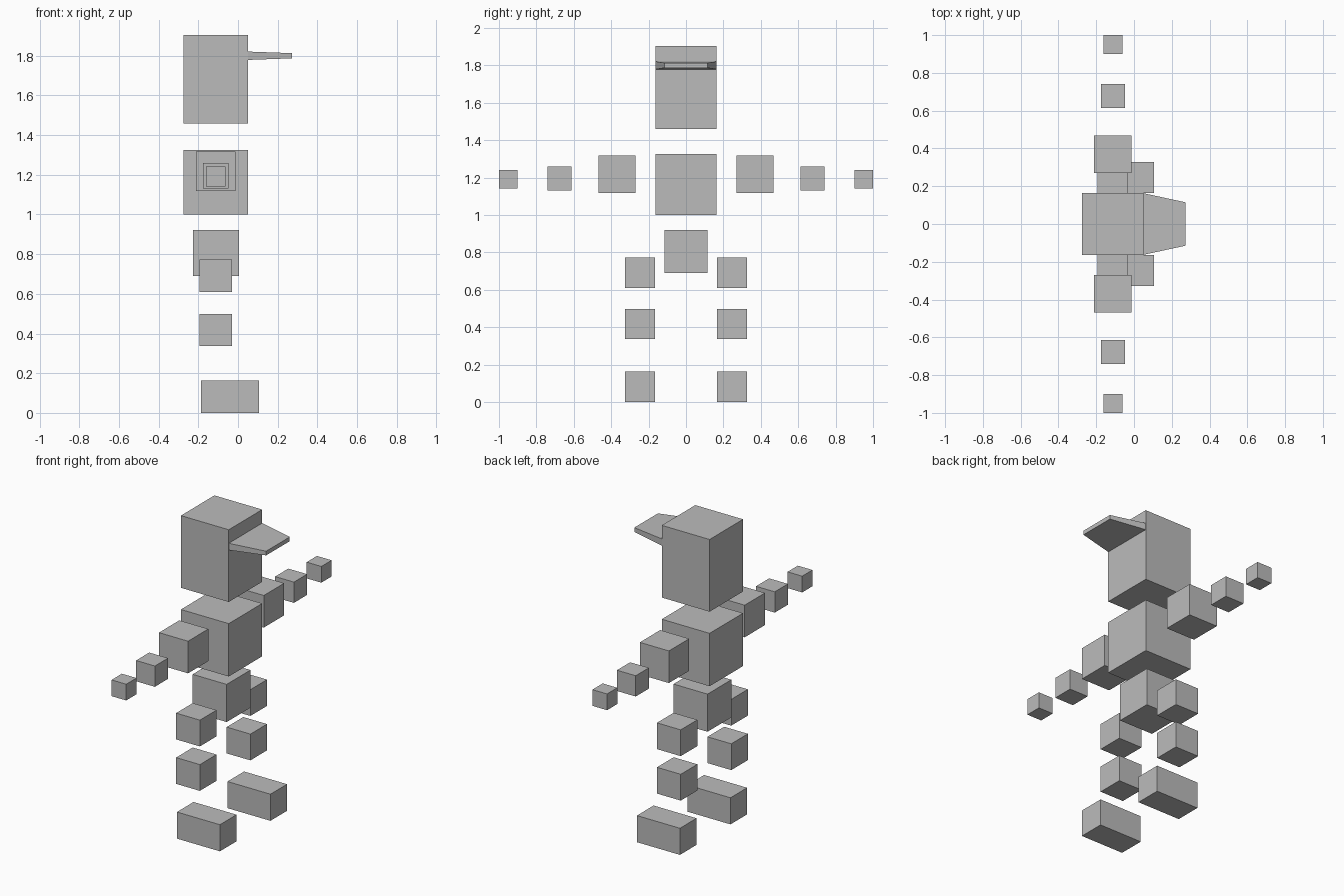
import bpy
import bmesh

cube = bpy.data.objects.get("Cube")
if cube:
    bpy.data.objects.remove(cube, do_unlink=True)

# Single flat grey
GREY = (0.5, 0.5, 0.5, 1.0)
mat = bpy.data.materials.new("plain grey")
mat.use_nodes = True
mat.diffuse_color = GREY
mat.node_tree.nodes["Principled BSDF"].inputs["Base Color"].default_value = GREY


def box(name, center, size):
    """Axis-aligned block with its origin at its own centre."""
    bm = bmesh.new()
    bmesh.ops.create_cube(bm, size=1.0)
    bmesh.ops.scale(bm, vec=size, verts=bm.verts)
    mesh = bpy.data.meshes.new(name)
    bm.to_mesh(mesh)
    bm.free()
    mesh.materials.append(mat)
    obj = bpy.data.objects.new(name, mesh)
    obj.location = center
    bpy.context.collection.objects.link(obj)
    return obj


AXIS = -0.112   # x of the body's centre line
ARM_Z = 1.192   # height of the outstretched arms

# Head, chest and pelvis
box("head", (AXIS, 0, 1.682), (0.326, 0.326, 0.445))
box("chest", (AXIS, 0, 1.163), (0.326, 0.326, 0.326))
box("pelvis", (AXIS, 0, 0.805), (0.232, 0.232, 0.232))

# Cap brim: a thin plate tapering towards its outer edge
brim = box("cap_brim", (0.161, 0, 1.800), (0.222, 0.326, 0.042))
for v in brim.data.vertices:
    if v.co.x > 0:
        v.co.y *= 0.705
        v.co.z *= 0.62

# Limbs, repeated on the front (-y) and back (+y) sides
LIMBS = [
    ("upper_arm", (AXIS, 0.369, 1.218), (0.198, 0.198, 0.198)),
    ("forearm", (AXIS, 0.677, 1.195), (0.128, 0.128, 0.128)),
    ("hand", (AXIS, 0.950, ARM_Z), (0.100, 0.100, 0.100)),
    ("thigh", (AXIS, 0.246, 0.691), (0.162, 0.162, 0.162)),
    ("shin", (AXIS, 0.246, 0.417), (0.162, 0.162, 0.162)),
    ("foot", (-0.041, 0.246, 0.082), (0.293, 0.162, 0.164)),
]
for side, sign in (("front", -1), ("back", 1)):
    for part, (x, y, z), size in LIMBS:
        box(f"{side}_{part}", (x, sign * y, z), size)
